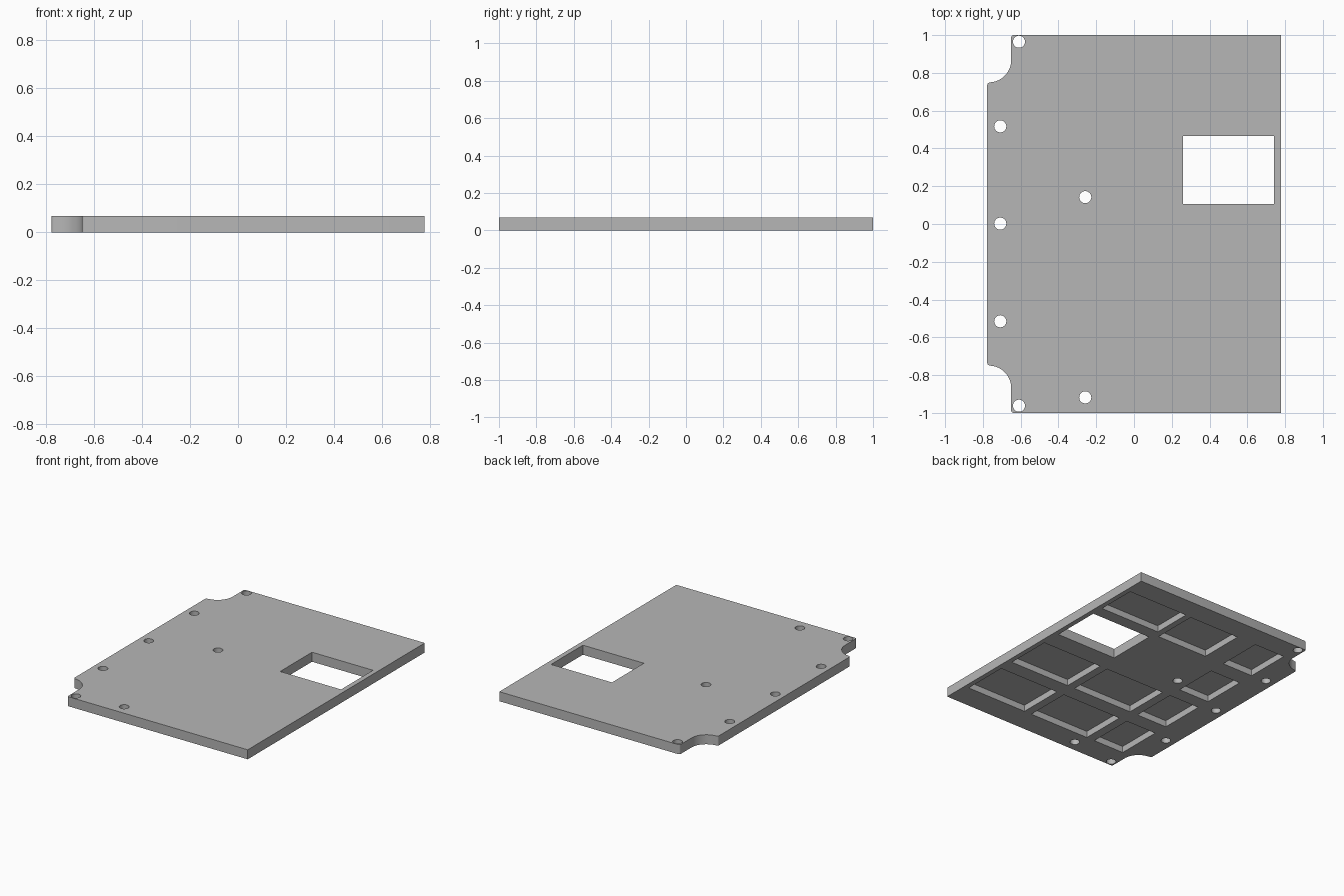
import bpy, bmesh
from math import sin, cos, radians
from mathutils import Matrix, Vector

if "Cube" in bpy.data.objects:
    bpy.data.objects.remove(bpy.data.objects["Cube"])

THICK, POCKET = 0.068, 0.046
HALF_X, HALF_Y, STEP_X = 0.777, 1.0, -0.65

grey = bpy.data.materials.new("plain grey")
grey.diffuse_color = (0.47, 0.47, 0.47, 1)
grey.use_nodes = True
grey.node_tree.nodes["Principled BSDF"].inputs["Base Color"].default_value = (0.47, 0.47, 0.47, 1)


def make_object(name, bm):
    bmesh.ops.recalc_face_normals(bm, faces=bm.faces)
    mesh = bpy.data.meshes.new(name)
    bm.to_mesh(mesh)
    bm.free()
    obj = bpy.data.objects.new(name, mesh)
    obj.data.materials.append(grey)
    bpy.context.collection.objects.link(obj)
    return obj


def arc(cx, cy, r, start, end, steps):
    angles = [radians(start + (end - start) * i / steps) for i in range(steps + 1)]
    return [(cx + r * cos(a), cy + r * sin(a)) for a in angles]


def add_box(bm, x0, x1, y0, y1, z0, z1):
    size = Matrix.Diagonal((x1 - x0, y1 - y0, z1 - z0, 1))
    centre = Vector((x0 + x1, y0 + y1, z0 + z1)) / 2
    bmesh.ops.create_cube(bm, size=1, matrix=Matrix.Translation(centre) @ size)


# Plate outline: one back corner with its scooped notch, mirrored to the front
corner = [(HALF_X, HALF_Y)]
corner += arc(STEP_X + 0.012, HALF_Y - 0.012, 0.012, 90, 180, 4)
corner += arc(STEP_X - 0.118, 0.868, 0.118, 0, -84, 14)
corner += arc(-HALF_X + 0.012, 0.736, 0.012, 96, 180, 4)
outline = corner + [(x, -y) for x, y in reversed(corner)]

bm = bmesh.new()
base = bm.faces.new([bm.verts.new((x, y, 0)) for x, y in outline])
top = bmesh.ops.extrude_face_region(bm, geom=[base])["geom"]
bmesh.ops.translate(bm, vec=(0, 0, THICK), verts=[v for v in top if isinstance(v, bmesh.types.BMVert)])
plate = make_object("cover_plate", bm)

# Rectangular window and round screw holes, cut right through
cut = bmesh.new()
add_box(cut, 0.26, 0.742, 0.105, 0.465, -0.1, 0.2)
holes = [(-0.609, 0.965), (-0.609, -0.962), (-0.708, 0.517), (-0.708, 0.002),
         (-0.708, -0.515), (-0.258, 0.142), (-0.258, -0.918)]
for x, y in holes:
    bmesh.ops.create_cone(cut, cap_ends=True, segments=32, radius1=0.032, radius2=0.032,
                          depth=0.4, matrix=Matrix.Translation((x, y, 0)))

# Shallow weight-saving pockets in the underside, in three columns
lower_rows = [(-0.375, -0.04), (-0.82, -0.485)]
columns = [
    (0.26, 0.742, [(0.555, 0.845)] + lower_rows),
    (-0.28, 0.2, lower_rows),
    (-0.19, 0.215, [(0.51, 0.84)]),
    (-0.59, -0.345, [(0.51, 0.84), (0.06, 0.385)] + lower_rows),
]
for x0, x1, rows in columns:
    for y0, y1 in rows:
        add_box(cut, x0, x1, y0, y1, -0.1, POCKET)
cutter = make_object("opening_cutter", cut)
cutter.hide_render = True

# Cut the openings and tidy up
mod = plate.modifiers.new("openings", 'BOOLEAN')
mod.operation = 'DIFFERENCE'
mod.solver = 'EXACT'
mod.object = cutter
bpy.ops.object.select_all(action='DESELECT')
plate.select_set(True)
bpy.context.view_layer.objects.active = plate
bpy.ops.object.modifier_apply(modifier=mod.name)
bpy.data.objects.remove(cutter)
bpy.ops.object.shade_smooth_by_angle(angle=radians(30))
